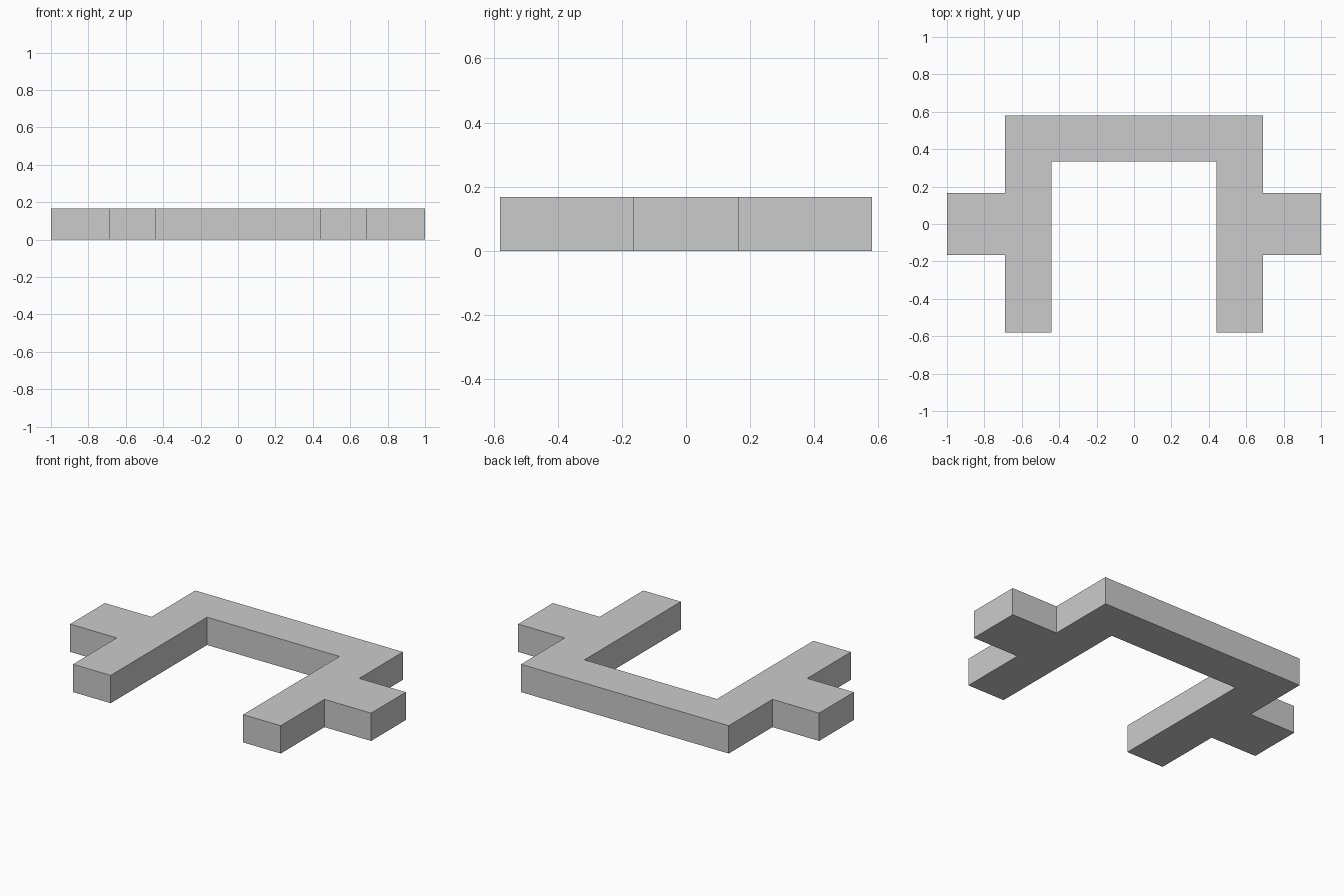
import bpy
import bmesh

cube = bpy.data.objects.get("Cube")
if cube:
    bpy.data.objects.remove(cube, do_unlink=True)

HEIGHT = 0.167

# Plain grey material
grey = bpy.data.materials.new("light grey")
grey.use_nodes = True
colour = (0.6, 0.6, 0.6, 1)
grey.diffuse_color = colour
grey.node_tree.nodes["Principled BSDF"].inputs["Base Color"].default_value = colour

# Left half of the outline: back bar, arm and side tab
half = [(0.44, 0.335), (0.44, -0.58), (0.69, -0.58), (0.69, -0.165),
        (1, -0.165), (1, 0.165), (0.69, 0.165), (0.69, 0.58)]
outline = half + [(-x, y) for x, y in reversed(half)]

# Extrude the mirrored outline into one solid bracket
bm = bmesh.new()
base = bm.faces.new([bm.verts.new((x, y, 0)) for x, y in outline])
top = bmesh.ops.extrude_face_region(bm, geom=[base], use_keep_orig=True)
bmesh.ops.translate(bm, vec=(0, 0, HEIGHT),
                    verts=[v for v in top["geom"] if isinstance(v, bmesh.types.BMVert)])
bmesh.ops.recalc_face_normals(bm, faces=bm.faces)
mesh = bpy.data.meshes.new("bracket_frame")
bm.to_mesh(mesh)
bm.free()
mesh.materials.append(grey)
frame = bpy.data.objects.new("bracket_frame", mesh)
bpy.context.collection.objects.link(frame)
